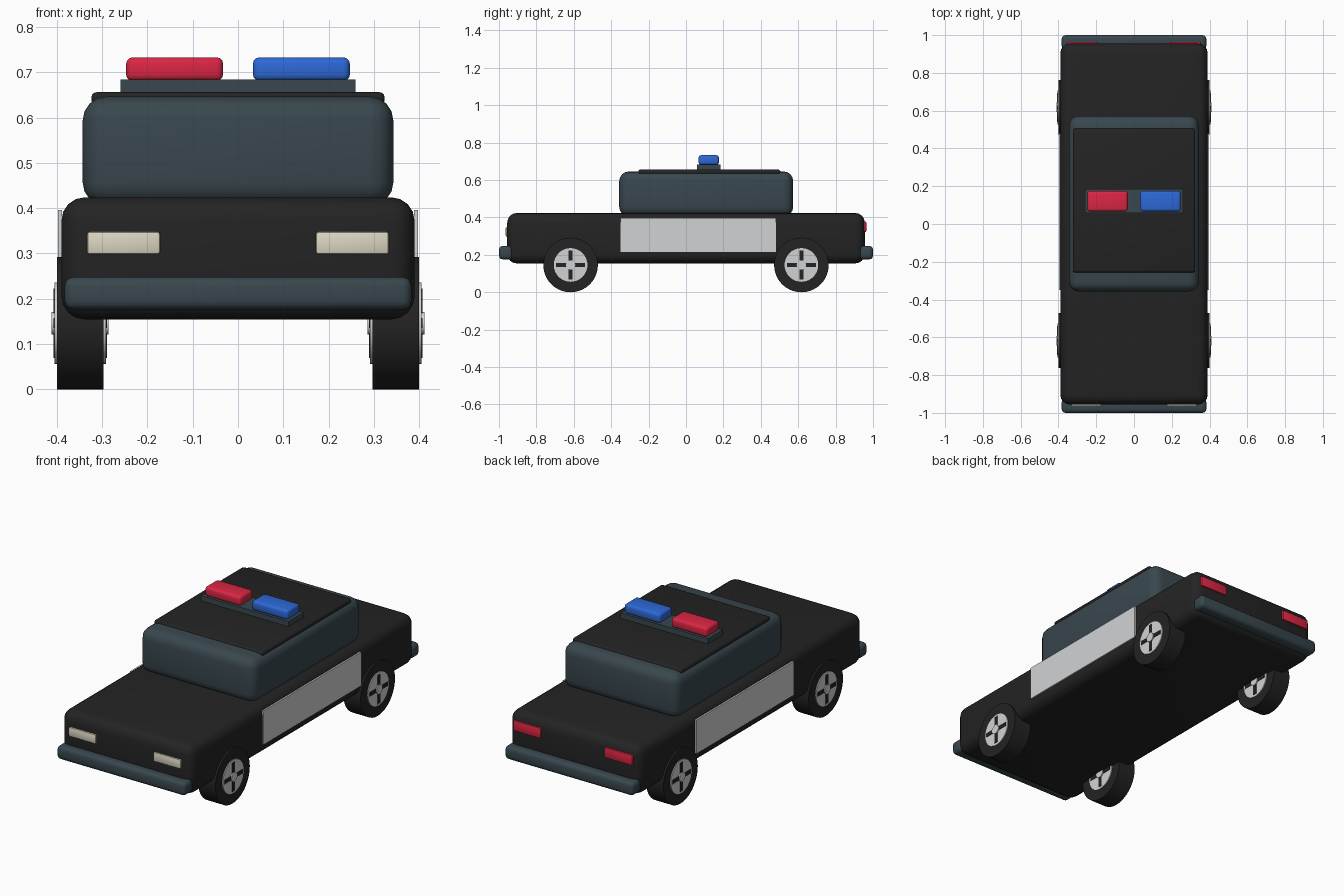
import bpy, math

if "Cube" in bpy.data.objects:
    bpy.data.objects.remove(bpy.data.objects["Cube"])


def material(name, r, g, b):
    m = bpy.data.materials.new(name)
    m.diffuse_color = (r, g, b, 1)
    m.use_nodes = True
    m.node_tree.nodes["Principled BSDF"].inputs["Base Color"].default_value = m.diffuse_color
    return m


BLACK = material("black paint", 0.017, 0.017, 0.017)
SLATE = material("slate glass", 0.040, 0.063, 0.076)
WHITE = material("light grey", 0.64, 0.65, 0.66)
RED = material("red lens", 0.71, 0.019, 0.058)
BLUE = material("blue lens", 0.026, 0.14, 0.68)
CREAM = material("cream lens", 0.72, 0.67, 0.54)


def finish(ob, name, mat):
    ob.name = name
    ob.data.materials.append(mat)
    bpy.ops.object.shade_smooth_by_angle(angle=math.radians(35))
    return ob


def box(name, mat, x, y, z, bevel=0.0, segments=3):
    """Box given by its (min, max) range on each axis, with rounded edges."""
    centre = [(a + b) / 2 for a, b in (x, y, z)]
    bpy.ops.mesh.primitive_cube_add(size=1, location=centre)
    ob = bpy.context.object
    ob.scale = [b - a for a, b in (x, y, z)]
    bpy.ops.object.transform_apply(location=False, rotation=False, scale=True)
    if bevel:
        mod = ob.modifiers.new("rounding", 'BEVEL')
        mod.width = bevel
        mod.segments = segments
        mod.limit_method = 'NONE'
        bpy.ops.object.modifier_apply(modifier=mod.name)
    return finish(ob, name, mat)


def disc(name, mat, radius, half_width, centre):
    """Cylinder lying along x."""
    bpy.ops.mesh.primitive_cylinder_add(vertices=40, radius=radius, depth=2 * half_width,
                                        location=centre, rotation=(0, math.pi / 2, 0))
    return finish(bpy.context.object, name, mat)


# Body, cabin and roof
box("body", BLACK, (-0.39, 0.39), (-0.956, 0.956), (0.154, 0.424), 0.052, 4)
box("cabin_glass", SLATE, (-0.343, 0.343), (-0.357, 0.573), (0.405, 0.646), 0.052, 4)
box("roof", BLACK, (-0.324, 0.324), (-0.256, 0.505), (0.628, 0.656), 0.012)

# Light bar
box("light_bar_base", SLATE, (-0.26, 0.26), (0.058, 0.185), (0.645, 0.684))
box("red_beacon", RED, (-0.247, -0.033), (0.067, 0.176), (0.681, 0.733), 0.014)
box("blue_beacon", BLUE, (0.033, 0.247), (0.067, 0.176), (0.681, 0.733), 0.014)

# Bumpers
for end, y in (("front", (-1.0, -0.925)), ("rear", (0.925, 1.0))):
    box(end + "_bumper", SLATE, (-0.383, 0.383), y, (0.176, 0.248), 0.02)

for side, s in (("left", -1), ("right", 1)):
    def span(a, b):
        return tuple(sorted((s * a, s * b)))

    # Door panels and lamps
    box(side + "_door_panel", WHITE, span(0.389, 0.398), (-0.35, 0.48), (0.214, 0.396))
    box(side + "_headlight", CREAM, span(0.172, 0.333), (-0.964, -0.935), (0.298, 0.348), 0.006, 2)
    box(side + "_taillight", RED, span(0.19, 0.355), (0.935, 0.964), (0.322, 0.378), 0.006, 2)

    # Wheels: tyre, rim, crossed dark spokes and hub, visible on both faces
    for end, y in (("front", -0.617), ("rear", 0.617)):
        x, z = s * 0.3485, 0.146
        tag = f"{end}_{side}_"
        disc(tag + "tyre", BLACK, 0.146, 0.0515, (x, y, z))
        disc(tag + "rim", WHITE, 0.09, 0.0565, (x, y, z))
        for part, dy, dz in (("spoke_flat", 0.077, 0.011), ("spoke_upright", 0.011, 0.077)):
            box(tag + part, BLACK, (x - 0.059, x + 0.059), (y - dy, y + dy), (z - dz, z + dz))
        disc(tag + "hub", WHITE, 0.025, 0.063, (x, y, z))
